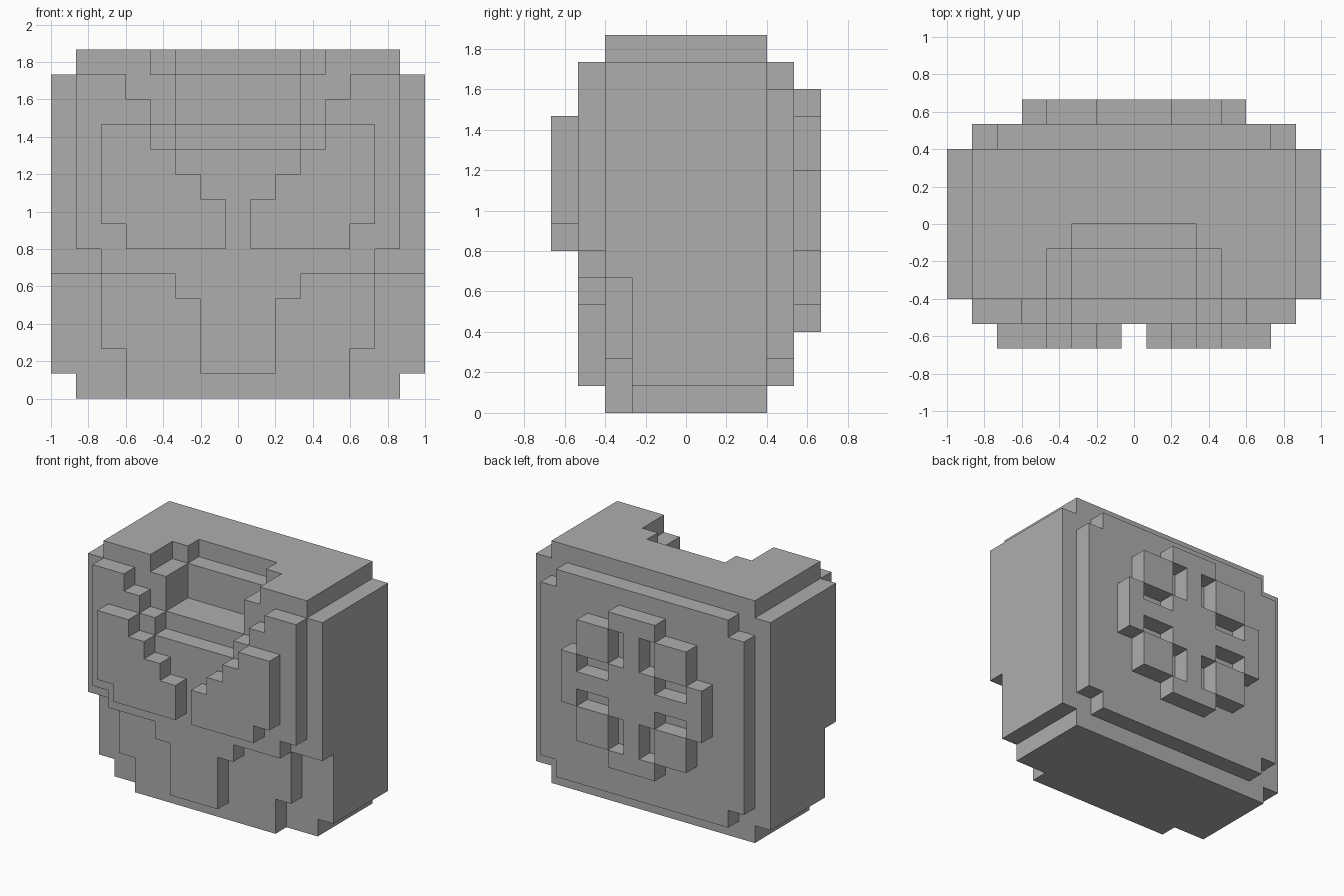
import bpy
import bmesh

U = 2 / 15  # size of one block

if "Cube" in bpy.data.objects:
    bpy.data.objects.remove(bpy.data.objects["Cube"], do_unlink=True)

grey = bpy.data.materials.new("plain grey")
grey.use_nodes = True
grey.diffuse_color = (0.42, 0.42, 0.42, 1)
grey.node_tree.nodes["Principled BSDF"].inputs["Base Color"].default_value = (0.42, 0.42, 0.42, 1)


def slab(name, outline, y0, y1):
    """Extrude an x-z outline, given in blocks, from y0 to y1."""
    bm = bmesh.new()
    face = bm.faces.new([bm.verts.new((x * U, y0 * U, z * U)) for x, z in outline])
    grown = bmesh.ops.extrude_face_region(bm, geom=[face])["geom"]
    moved = [v for v in grown if isinstance(v, bmesh.types.BMVert)]
    bmesh.ops.translate(bm, verts=moved, vec=(0, (y1 - y0) * U, 0))
    bmesh.ops.recalc_face_normals(bm, faces=bm.faces)
    mesh = bpy.data.meshes.new(name)
    bm.to_mesh(mesh)
    bm.free()
    mesh.materials.append(grey)
    obj = bpy.data.objects.new(name, mesh)
    bpy.context.collection.objects.link(obj)
    return obj


def flip(points):
    return [(-x, z) for x, z in reversed(points)]


def both(half):
    """Close a right-hand half outline with its mirror image."""
    return half + flip(half)


def box(x0, x1, z0, z1):
    return [(x0, z0), (x1, z0), (x1, z1), (x0, z1)]


def cut(target, cutter):
    cutter.hide_render = True
    mod = target.modifiers.new("cut", "BOOLEAN")
    mod.operation = "DIFFERENCE"
    mod.solver = "EXACT"
    mod.object = cutter
    bpy.context.view_layer.objects.active = target
    bpy.ops.object.modifier_apply(modifier=mod.name)
    bpy.data.objects.remove(cutter, do_unlink=True)


# Main body with stepped top and bottom edges
body = slab("body", both([(6.5, 0), (6.5, 1), (7.5, 1), (7.5, 13), (6.5, 13), (6.5, 14)]), -3, 3)

# Stepped neck opening in the top
cut(body, slab("neck_cutter", both([(2.5, 11), (2.5, 13), (3.5, 13), (3.5, 15)]), -4, -1))
cut(body, slab("neck_back_cutter", box(-2.5, 2.5, 13, 15), -4, 0))

# Recesses at the lower front corners
notch = [(4.5, -1), (9, -1), (9, 5), (5.5, 5), (5.5, 2), (4.5, 2)]
for outline in (notch, flip(notch)):
    cut(body, slab("corner_cutter", outline, -4, -2))

# Front panel with open collar and central tab
slab("front_panel", both([
    (1.5, 1), (1.5, 4), (2.5, 4), (2.5, 5), (5.5, 5), (5.5, 6), (6.5, 6), (6.5, 13),
    (4.5, 13), (4.5, 12), (3.5, 12), (3.5, 11), (2.5, 11), (2.5, 10)]), -4, -3)

# Left and right lapels
lapel = [(0.5, 6), (4.5, 6), (4.5, 7), (5.5, 7), (5.5, 11), (3.5, 11), (3.5, 10),
         (2.5, 10), (2.5, 9), (1.5, 9), (1.5, 8), (0.5, 8)]
slab("left_lapel", lapel, -5, -4)
slab("right_lapel", flip(lapel), -5, -4)

# Back panel
slab("back_panel", both([(5.5, 1), (5.5, 2), (6.5, 2), (6.5, 12), (5.5, 12), (5.5, 13)]), 3, 4)

# Back emblem: a hub with four capped arms and four corner blocks
arm = [(1.5, 3), (1.5, 4), (0.5, 4), (0.5, 6), (1.5, 6), (1.5, 7), (3.5, 7), (3.5, 6), (4.5, 6)]
slab("back_cross", both(arm + [(x, 15 - z) for x, z in reversed(arm)]), 4, 5)
for side, x in (("left", 1.5), ("right", -3.5)):
    for level, z in (("lower", 4), ("upper", 9)):
        slab(f"{level}_{side}_corner_block", box(x, x + 2, z, z + 2), 4, 5)
